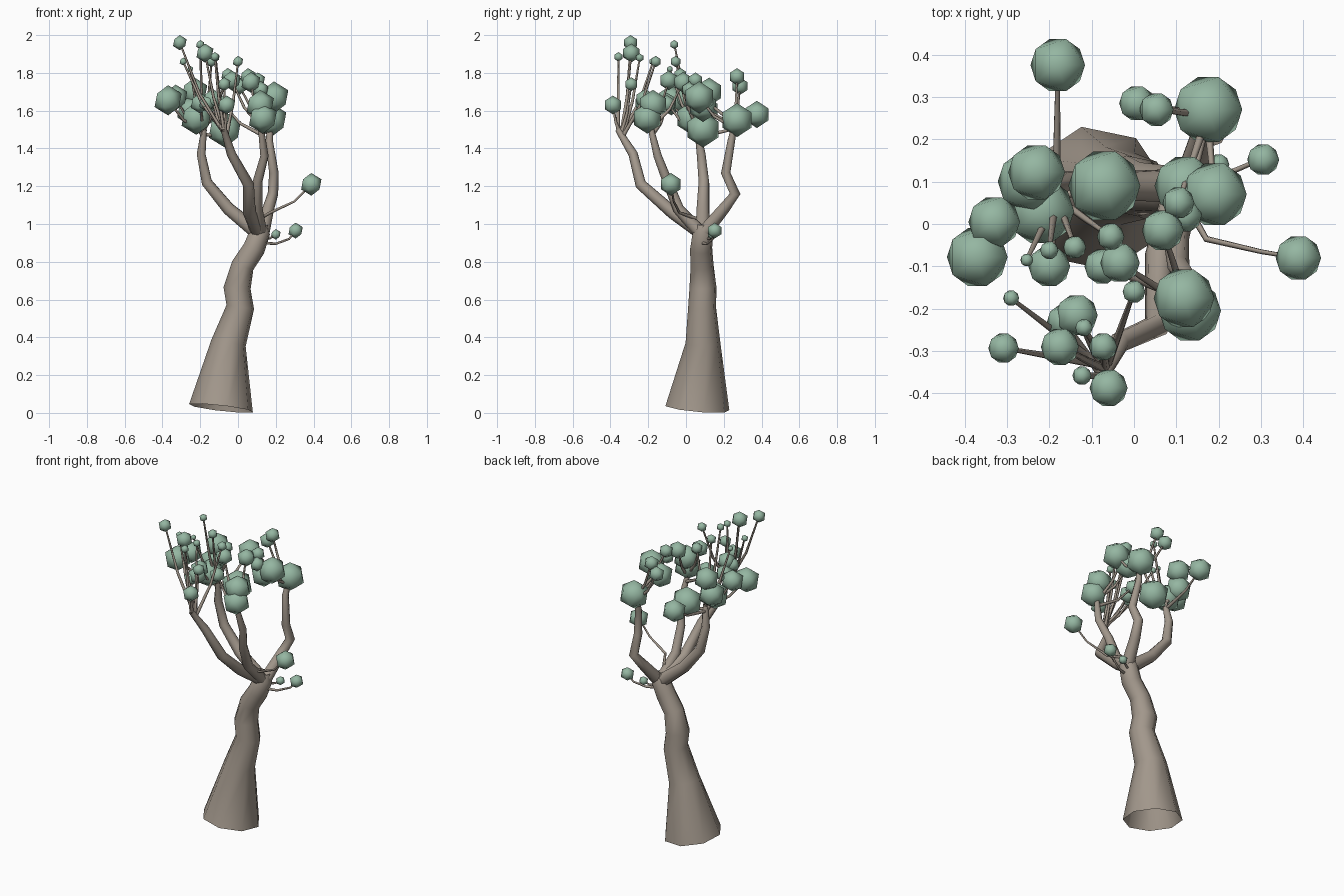
import bpy, bmesh, math
from mathutils import Vector


def material(name, rgb):
    m = bpy.data.materials.new(name)
    m.diffuse_color = (*rgb, 1)
    return m


BARK = material("bark", (0.36, 0.31, 0.26))
LEAF = material("leaf", (0.30, 0.47, 0.36))


def add_tube(bm, points, sides):
    """Sweep a ring along (x, y, z, radius) points."""
    pos = [Vector(p[:3]) for p in points]
    side = Vector((1, 0.2, 0))
    prev = None
    for i, p in enumerate(pos):
        t = (pos[min(i + 1, len(pos) - 1)] - pos[max(i - 1, 0)]).normalized()
        side = (side - t * side.dot(t)).normalized()
        up = t.cross(side)
        ring = []
        for k in range(sides):
            a = 2 * math.pi * k / sides
            ring.append(bm.verts.new(p + points[i][3] * (side * math.cos(a) + up * math.sin(a))))
        if prev:
            for k in range(sides):
                n = (k + 1) % sides
                bm.faces.new((prev[k], prev[n], ring[n], ring[k]))
        prev = ring


def finish(bm, name, mat):
    me = bpy.data.meshes.new(name)
    for f in bm.faces:
        f.smooth = True
    bm.to_mesh(me)
    bm.free()
    me.materials.append(mat)
    ob = bpy.data.objects.new(name, me)
    bpy.context.collection.objects.link(ob)


def tube(name, points, sides=8):
    bm = bmesh.new()
    add_tube(bm, points, sides)
    finish(bm, name, BARK)


# Trunk: open at the foot, flaring and leaning
tube("trunk", [(-.09, .06, .025, .173), (-.05, .09, .37, .094), (.012, .085, .56, .075),
               (-.005, .09, .66, .073), (.025, .085, .78, .062), (.085, .08, .87, .06),
               (.118, .09, .96, .055), (.125, .09, 1.0, .035)])

# Main limbs
limbs = {
    "front": [(.11, .09, .95, .04), (.06, -.07, 1.06, .034), (.055, -.24, 1.21, .03),
              (-.035, -.28, 1.37, .025), (-.075, -.36, 1.5, .016)],
    "right": [(.12, .08, .95, .036), (.1, -.04, 1.08, .03), (.105, -.10, 1.23, .026),
              (.14, -.15, 1.36, .022), (.12, -.19, 1.52, .015)],
    "left": [(.11, .09, .95, .042), (-.05, .09, 1.08, .035), (-.165, .095, 1.22, .03),
             (-.195, .08, 1.37, .025), (-.18, .06, 1.5, .016)],
    "back": [(.13, .10, .96, .038), (.16, .2, 1.08, .031), (.185, .26, 1.16, .028),
             (.19, .21, 1.27, .025), (.165, .24, 1.44, .02), (.175, .26, 1.54, .014)],
}
for key, pts in limbs.items():
    tube(key + "_limb", pts)

# Leaf balls (x, y, z, radius), grouped by the limb that carries them
balls = {
    "front": [(-.308, -.293, 1.96, .04), (-.175, -.29, 1.905, .05), (-.135, -.215, 1.66, .055),
              (-.165, -.23, 1.64, .045), (-.118, -.245, 1.88, .023), (-.073, -.29, 1.74, .037),
              (-.06, -.387, 1.63, .05), (-.123, -.358, 1.885, .025), (0, -.16, 1.86, .03),
              (-.29, -.175, 1.86, .021)],
    "right": [(.118, -.175, 1.63, .08), (.132, -.205, 1.56, .082), (.068, -.015, 1.75, .055),
              (-.033, -.092, 1.76, .052), (-.075, -.1, 1.635, .047)],
    "left": [(-.18, .375, 1.58, .072), (-.07, .09, 1.5, .095), (-.23, .122, 1.70, .075),
             (-.25, .10, 1.6, .08), (-.22, .03, 1.56, .088), (-.33, .005, 1.67, .068),
             (-.37, -.078, 1.655, .08), (-.2, -.1, 1.64, .055), (-.2, -.062, 1.95, .024),
             (-.14, -.055, 1.86, .03), (-.253, -.085, 1.82, .017), (-.055, -.03, 1.79, .036)],
    "back": [(.007, .285, 1.73, .047), (.053, .27, 1.78, .045), (.175, .27, 1.55, .09),
             (.12, .09, 1.62, .08), (.19, .07, 1.67, .085), (.12, .02, 1.71, .045),
             (.105, .05, 1.76, .042)],
    "low": [(.305, .152, .965, .042), (.388, -.08, 1.21, .06), (.2, .14, .945, .028)],
}
bm = bmesh.new()
for group in balls.values():
    for x, y, z, r in group:
        geo = bmesh.ops.create_icosphere(bm, subdivisions=1, radius=r)
        bmesh.ops.translate(bm, verts=geo["verts"], vec=(x, y, z))
finish(bm, "foliage", LEAF)

# Twigs: bent stems from the upper part of each limb to its balls
bm = bmesh.new()
for key, pts in limbs.items():
    a, b = Vector(pts[-2][:3]), Vector(pts[-1][:3])
    for i, ball in enumerate(balls[key]):
        end = Vector(ball[:3])
        start = a.lerp(b, 0.7 + 0.1 * (i % 4))
        mid = start.lerp(end, 0.5)
        mid.z -= 0.02
        mid += (Vector((end.x, end.y, mid.z)) - mid) * 0.15
        add_tube(bm, [(*start, .011), (*mid, .008), (*end, .005)], 5)
# Low side shoots on the trunk
add_tube(bm, [(.12, .05, 1.03, .010), (.17, -.035, 1.06, .008), (.30, -.065, 1.12, .006),
              (.388, -.08, 1.21, .005)], 5)
add_tube(bm, [(.12, .08, .90, .010), (.2, .11, .895, .007), (.27, .14, .92, .006),
              (.305, .152, .965, .005)], 5)
add_tube(bm, [(.12, .10, .92, .009), (.17, .13, .925, .006), (.2, .14, .945, .004)], 5)
finish(bm, "twigs", BARK)
